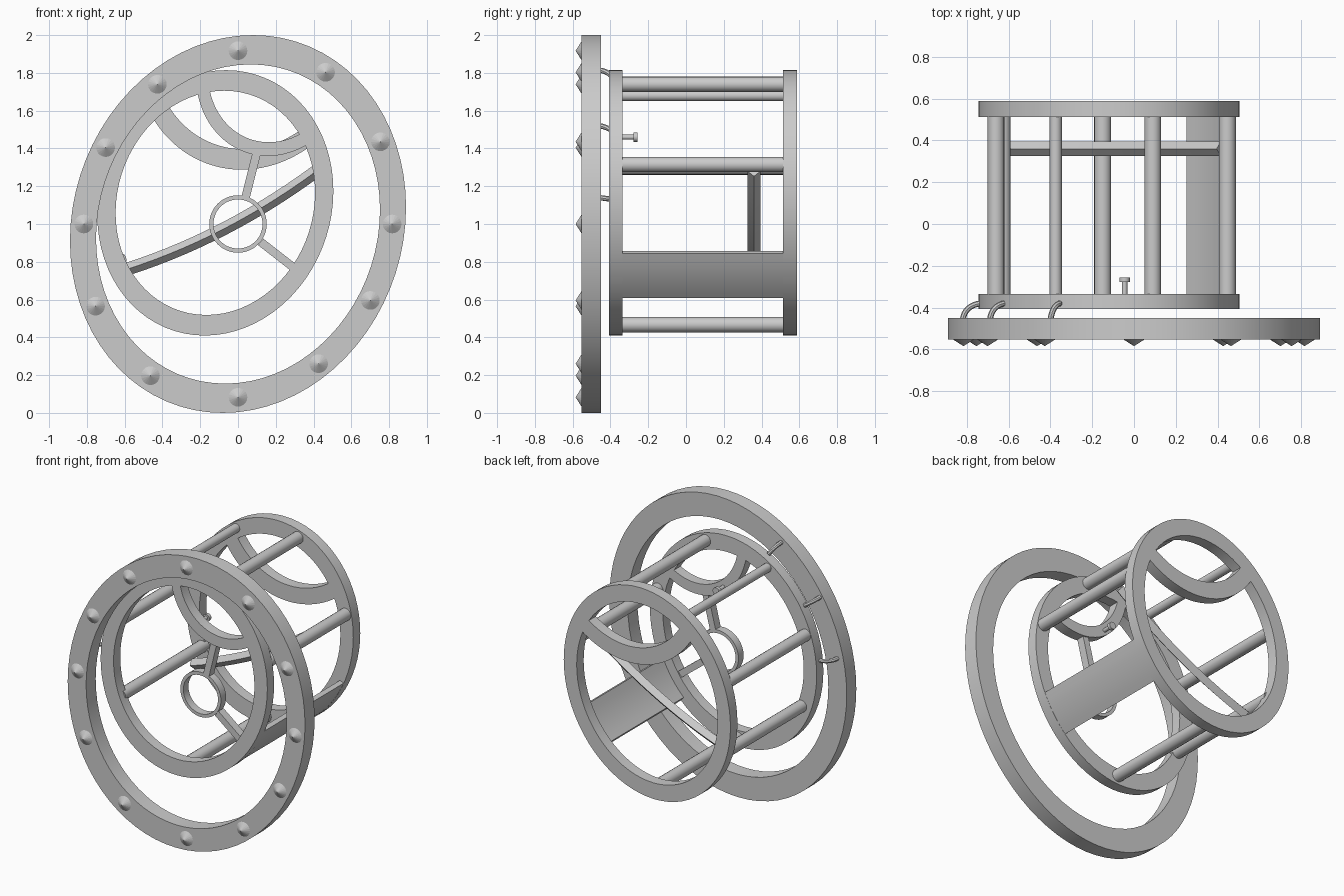
import bpy, bmesh, math
from math import sin, cos, pi, radians
from mathutils import Vector, Matrix

cube = bpy.data.objects.get("Cube")
if cube:
    bpy.data.objects.remove(cube, do_unlink=True)

grey = bpy.data.materials.new("plain_grey")
grey.use_nodes = True
grey.diffuse_color = (0.6, 0.6, 0.6, 1)
grey.node_tree.nodes["Principled BSDF"].inputs["Base Color"].default_value = (0.6, 0.6, 0.6, 1)

SKEW, WIDE = 0.08, 0.886      # shape of the slanted oval shared by all rings
HOLE = 0.845                  # inner size of each ring relative to its outer size
DRUM, DRUM_SIZE = (-0.12, 1.112), 0.7025
FRONT_Y, BACK_Y = (-0.407, -0.335), (0.513, 0.588)


def oval(centre, size, t):
    """Point on the slanted oval; t runs clockwise from the top."""
    return (centre[0] + size * (SKEW * cos(t) + WIDE * sin(t)),
            centre[1] + size * cos(t))


def inside(p, centre, size):
    dx, dz = (p[0] - centre[0]) / size, (p[1] - centre[1]) / size
    return ((dx - SKEW * dz) / WIDE) ** 2 + dz * dz < 1


def span(a, b, n):
    return [a + (b - a) * i / n for i in range(n + 1)]


def finish(name, bm, smooth=True):
    bmesh.ops.recalc_face_normals(bm, faces=bm.faces)
    for f in bm.faces:
        f.smooth = smooth
    for e in bm.edges:
        e.smooth = e.calc_face_angle(0) < radians(35)
    mesh = bpy.data.meshes.new(name)
    bm.to_mesh(mesh)
    bm.free()
    mesh.materials.append(grey)
    obj = bpy.data.objects.new(name, mesh)
    bpy.context.collection.objects.link(obj)
    return obj


def band(name, outer, inner, ys, closed=False):
    """Strip between two xz outlines, thickened along y."""
    bm = bmesh.new()
    rows = [[bm.verts.new(v) for v in ((o[0], ys[0], o[1]), (o[0], ys[1], o[1]),
                                       (i[0], ys[1], i[1]), (i[0], ys[0], i[1]))]
            for o, i in zip(outer, inner)]
    pairs = list(zip(rows, rows[1:] + rows[:1])) if closed else list(zip(rows, rows[1:]))
    for a, b in pairs:
        for k in range(4):
            m = (k + 1) % 4
            bm.faces.new((a[k], a[m], b[m], b[k]))
    if not closed:
        bm.faces.new(rows[0])
        bm.faces.new(rows[-1])
    return finish(name, bm)


def ring(name, centre, size, ys):
    ts = [2 * pi * i / 72 for i in range(72)]
    return band(name, [oval(centre, size, t) for t in ts],
                [oval(centre, size * HOLE, t) for t in ts], ys, True)


def crescent(name, centre, size, ys):
    """Part of a ring that lies within the drum opening."""
    edges = []
    for s in (size, size * HOLE):
        ts = [t for t in span(pi / 2, 1.75 * pi, 600)
              if inside(oval(centre, s, t), DRUM, DRUM_SIZE * 0.88)]
        edges.append([oval(centre, s, t) for t in span(min(ts), max(ts), 28)])
    return band(name, edges[0], edges[1], ys)


def tube(name, path, radius, sides=16, up=(0, 0, 1)):
    path = [Vector(p) for p in path]
    bm = bmesh.new()
    loops = []
    for i, p in enumerate(path):
        d = (path[min(i + 1, len(path) - 1)] - path[max(i - 1, 0)]).normalized()
        u = d.cross(Vector(up)).normalized()
        v = u.cross(d)
        loops.append([bm.verts.new(p + radius * (u * cos(a) + v * sin(a)))
                      for a in (2 * pi * k / sides for k in range(sides))])
    for a, b in zip(loops, loops[1:]):
        for k in range(sides):
            m = (k + 1) % sides
            bm.faces.new((a[k], a[m], b[m], b[k]))
    bm.faces.new(loops[0])
    bm.faces.new(loops[-1])
    return finish(name, bm)


def bow(a, mid, b, n):
    """Smooth path from a to b pulled towards mid."""
    a, mid, b = Vector(a), Vector(mid), Vector(b)
    return [a * (1 - t) ** 2 + mid * 2 * t * (1 - t) + b * t * t for t in span(0, 1, n)]


# Large front hoop with its studs
ring("large_hoop", (0, 1), 1.0, (-0.553, -0.45))
for k in range(12):
    dx, dz = sin(k * pi / 6), cos(k * pi / 6)
    r = 0.921 / math.sqrt(((dx - SKEW * dz) / WIDE) ** 2 + dz * dz)
    bm = bmesh.new()
    bmesh.ops.create_cone(bm, cap_ends=True, segments=20, radius1=0.055, radius2=0, depth=0.035,
                          matrix=Matrix.Translation((r * dx, -0.567, 1 + r * dz))
                          @ Matrix.Rotation(pi / 2, 4, 'X'))
    finish("hoop_stud_%d" % (k + 1), bm, smooth=False)

# Drum: two rings, each with a crescent
ring("drum_front_ring", DRUM, DRUM_SIZE, FRONT_Y)
ring("drum_back_ring", DRUM, DRUM_SIZE, BACK_Y)
crescent("front_crescent", (0.195, 1.83), 0.47, FRONT_Y)
crescent("back_crescent", (0.076, 1.99), DRUM_SIZE, BACK_Y)

# Rods joining the drum rings
rods = [(0.09, 1.74, 0.04), (-0.375, 1.68, 0.03), (-0.66, 1.30, 0.04),
        (-0.63, 0.81, 0.04), (-0.15, 0.467, 0.041), (0.447, 1.315, 0.041)]
for n, (x, z, r) in enumerate(rods):
    tube("drum_rod_%d" % (n + 1), [(x, -0.36, z), (x, 0.54, z)], r)

# Curved side plate
ts = span(radians(112.5), radians(136), 6)
band("side_plate", [oval(DRUM, DRUM_SIZE * 0.998, t) for t in ts],
     [oval(DRUM, DRUM_SIZE * 0.95, t) for t in ts], (-0.36, 0.54))

# Sagging crossbar between two rods
tube("crossbar", bow((-0.59, 0.36, 0.76), (-0.06, 0.36, 0.93), (0.415, 0.36, 1.28), 14), 0.034, 4)

# Hub and its two spokes
ts = [2 * pi * i / 48 for i in range(48)]
hub_y = (-0.4, -0.345)
band("hub", [(0.152 * sin(t), 1 + 0.152 * cos(t)) for t in ts],
     [(0.13 * sin(t), 1 + 0.13 * cos(t)) for t in ts], hub_y, True)
for name, a, b in (("upper_spoke", (0.04, 1.14), (0.1, 1.38)),
                   ("lower_spoke", (0.12, 0.905), (0.3, 0.765))):
    a, b = Vector(a), Vector(b)
    side = (b - a).orthogonal().normalized() * 0.022
    band(name, [a + side, b + side], [a - side, b - side], hub_y)

# Knob behind the front crescent
tube("knob_stem", [(-0.045, -0.36, 1.46), (-0.045, -0.27, 1.46)], 0.013)
tube("knob_head", [(-0.045, -0.278, 1.46), (-0.045, -0.256, 1.46)], 0.025)

# Hooks tying the drum to the hoop
for n, (x0, z0, x1, z1) in enumerate([(-0.40, 1.815, -0.355, 1.75), (-0.69, 1.52, -0.62, 1.47),
                                      (-0.82, 1.14, -0.735, 1.13)]):
    path = bow((x0, -0.46, z0), (x0 + 0.01, -0.39, z0 - 0.01), (x1, -0.38, z1), 8)
    tube("hook_%d" % (n + 1), path, 0.014, 8)
